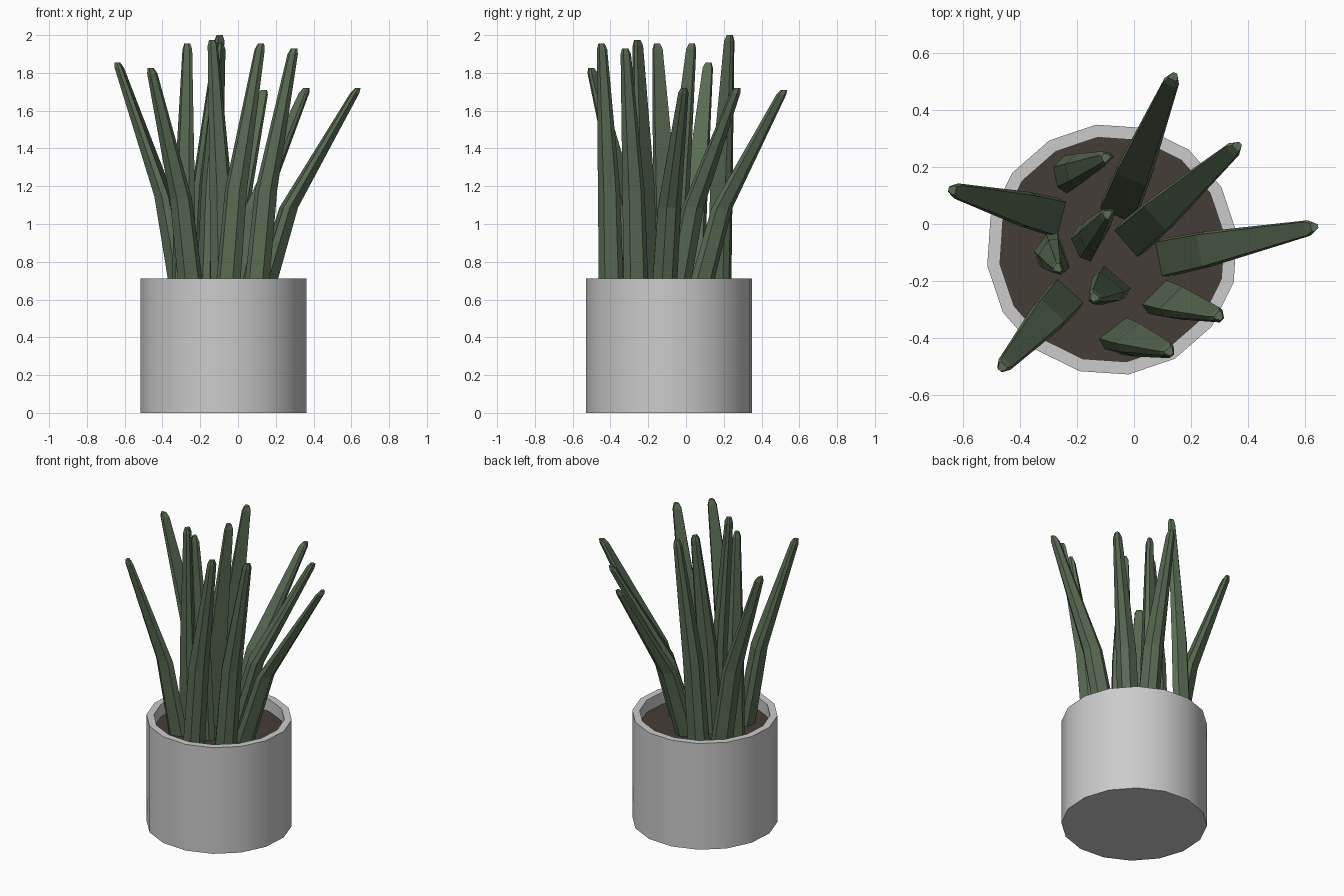
import bpy, bmesh, math
from mathutils import Vector

if "Cube" in bpy.data.objects:
    bpy.data.objects.remove(bpy.data.objects["Cube"])

CX, CY, N, PHASE = -0.077, -0.09, 16, math.radians(7.4)
SOIL_Z = 0.63


def material(name, color):
    m = bpy.data.materials.new(name)
    m.diffuse_color = (*color, 1)
    m.use_nodes = True
    m.node_tree.nodes["Principled BSDF"].inputs["Base Color"].default_value = m.diffuse_color
    return m


def loft(name, rings, mat=None, smooth=False):
    """Skin a list of equal-length rings and cap both ends."""
    bm = bmesh.new()
    loops = [[bm.verts.new(p) for p in r] for r in rings]
    for a, b in zip(loops, loops[1:]):
        for i in range(len(a)):
            j = (i + 1) % len(a)
            bm.faces.new((a[i], a[j], b[j], b[i]))
    bm.faces.new(loops[0][::-1])
    bm.faces.new(loops[-1])
    bmesh.ops.recalc_face_normals(bm, faces=bm.faces)
    me = bpy.data.meshes.new(name)
    bm.to_mesh(me)
    bm.free()
    ob = bpy.data.objects.new(name, me)
    bpy.context.collection.objects.link(ob)
    if mat:
        me.materials.append(mat)
    if smooth:
        bpy.context.view_layer.objects.active = ob
        ob.select_set(True)
        bpy.ops.object.shade_smooth_by_angle(angle=math.radians(30))
        ob.select_set(False)
    return ob


def circle(r, z):
    return [(CX + r * math.cos(PHASE + math.tau * i / N),
             CY + r * math.sin(PHASE + math.tau * i / N), z) for i in range(N)]


green = material("leaf_green", (0.10, 0.15, 0.085))
brown = material("soil_brown", (0.06, 0.045, 0.037))

# Pot with recessed inside, and soil disc
loft("pot", [circle(0.443, 0), circle(0.443, 0.712), circle(0.398, 0.712),
             circle(0.398, 0.60)], smooth=True)
loft("soil", [circle(0.399, 0.59), circle(0.399, SOIL_Z)], brown)

# Leaf cross-section: (outward, sideways)
SECTION = [(-0.5, -0.45), (-0.5, 0.45), (-0.1, 0.5), (0.5, 0.2), (0.5, -0.2), (-0.1, -0.5)]


def leaf(name, base, tip, yaw, bend=0.28):
    out = Vector((math.cos(math.radians(yaw)), math.sin(math.radians(yaw)), 0))
    side = Vector((-out.y, out.x, 0))
    b = Vector((*base, SOIL_Z - 0.02))
    t = Vector(tip)
    mid = b.lerp(t, bend)
    mid.z = b.z + 0.43 * (t.z - b.z)
    shoulder = mid.lerp(t, 0.96)
    rings = []
    for c, w, d in ((b, 0.135, 0.10), (mid, 0.125, 0.085),
                    (shoulder, 0.055, 0.042), (t, 0.032, 0.026)):
        rings.append([c + out * u * d + side * v * w for u, v in SECTION])
    loft(name, rings, green)


# Leaves: base xy, tip xyz, facing angle
LEAVES = [
    ((0.13, -0.115), (0.635, -0.01, 1.72), 11),
    ((0.005, -0.04), (0.365, 0.275, 1.72), 41),
    ((-0.045, 0.07), (0.14, 0.52, 1.71), 66),
    ((-0.23, 0.185), (-0.10, 0.235, 2.0), 135),
    ((-0.30, 0.03), (-0.64, 0.12, 1.855), 165),
    ((-0.165, -0.055), (-0.095, 0.035, 1.955), 150),
    ((-0.295, -0.105), (-0.27, -0.155, 1.955), 200),
    ((-0.09, -0.225), (-0.14, -0.26, 1.975), 230),
    ((-0.255, -0.27), (-0.465, -0.505, 1.825), 228),
    ((0.105, -0.275), (0.30, -0.325, 1.93), -45),
    ((-0.045, -0.405), (0.125, -0.45, 1.955), -52),
]
for i, args in enumerate(LEAVES, 1):
    leaf(f"leaf_{i}", *args)
